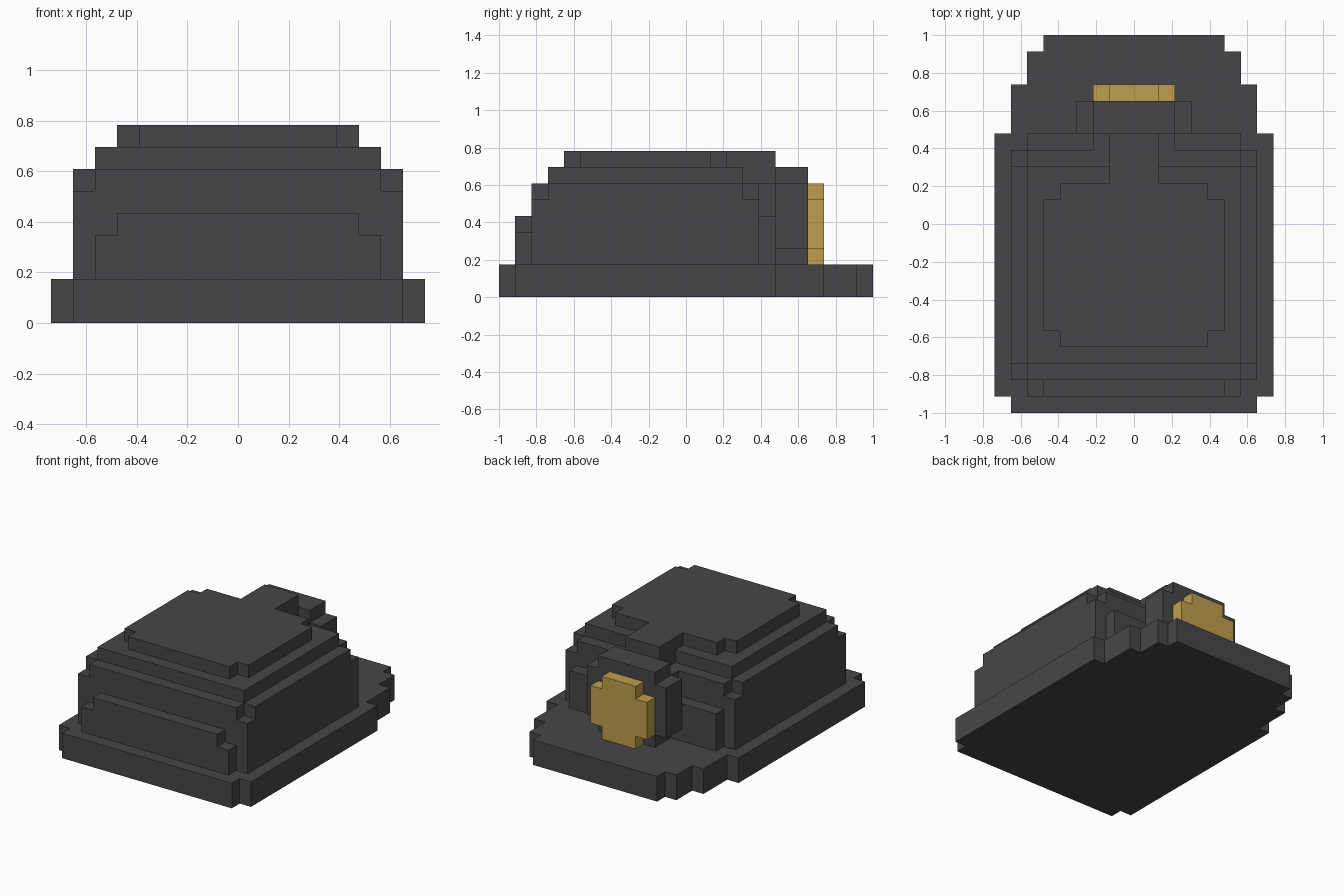
import bpy
import bmesh

cube = bpy.data.objects.get("Cube")
if cube:
    bpy.data.objects.remove(cube, do_unlink=True)

U = 2 / 23  # one block


def make_material(name, color):
    mat = bpy.data.materials.new(name)
    mat.use_nodes = True
    mat.diffuse_color = color
    bsdf = mat.node_tree.nodes["Principled BSDF"]
    bsdf.inputs["Base Color"].default_value = color
    bsdf.inputs["Roughness"].default_value = 0.8
    return mat


charcoal = make_material("charcoal", (0.062, 0.061, 0.068, 1))
gold = make_material("gold", (0.52, 0.345, 0.075, 1))


def stepped(name, mat, steps, low, high, axis="z"):
    """Extrude a mirrored, stepped outline along an axis.
    Each step is (half width, start, end) in blocks."""
    side = [(w, t) for w, a, b in steps for t in (a, b)]
    outline = side + [(-w, t) for w, t in reversed(side)]

    def place(w, t, d):
        return (w * U, t * U, d * U) if axis == "z" else (w * U, d * U, t * U)

    bm = bmesh.new()
    base = bm.faces.new([bm.verts.new(place(w, t, low)) for w, t in outline])
    grown = bmesh.ops.extrude_face_region(bm, geom=[base], use_keep_orig=True)
    shift = place(0, 0, high - low)
    verts = [g for g in grown["geom"] if isinstance(g, bmesh.types.BMVert)]
    bmesh.ops.translate(bm, verts=verts, vec=shift)
    bmesh.ops.recalc_face_normals(bm, faces=bm.faces)
    mesh = bpy.data.meshes.new(name)
    bm.to_mesh(mesh)
    bm.free()
    mesh.materials.append(mat)
    obj = bpy.data.objects.new(name, mesh)
    bpy.context.collection.objects.link(obj)
    return obj


# Brim
stepped("brim", charcoal, [(7.5, -11.5, -10.5), (8.5, -10.5, 5.5), (7.5, 5.5, 8.5),
                           (6.5, 8.5, 10.5), (5.5, 10.5, 11.5)], 0, 2)

# Crown layers, from the bottom up
stepped("crown_wall", charcoal, [(7.5, -9.5, 4.5)], 2, 6)
stepped("crown_shoulder", charcoal, [(6.5, -9.5, -8.5), (7.5, -8.5, 3.5), (6.5, 3.5, 4.5)], 6, 7)
stepped("crown_upper", charcoal, [(6.5, -8.5, 3.5), (1.5, 3.5, 5.5)], 7, 8)
stepped("crown_top", charcoal, [(4.5, -7.5, -6.5), (5.5, -6.5, 1.5), (4.5, 1.5, 2.5),
                                (1.5, 2.5, 5.5)], 8, 9)

# Raised panels on the front and back of the crown
stepped("front_panel", charcoal, [(6.5, 2, 4), (5.5, 4, 5)], -10.5, -9.5, "y")
stepped("back_panel", charcoal, [(6.5, 2, 5)], 4.5, 5.5, "y")

# Badge mount and badge
stepped("mount_neck", charcoal, [(2.5, 2, 7)], 4.5, 5.5, "y")
stepped("badge_mount", charcoal, [(2.5, 2, 3), (3.5, 3, 7), (2.5, 7, 8)], 5.5, 7.5, "y")
stepped("badge", gold, [(1.5, 2, 3), (2.5, 3, 6), (1.5, 6, 7)], 7.5, 8.5, "y")
